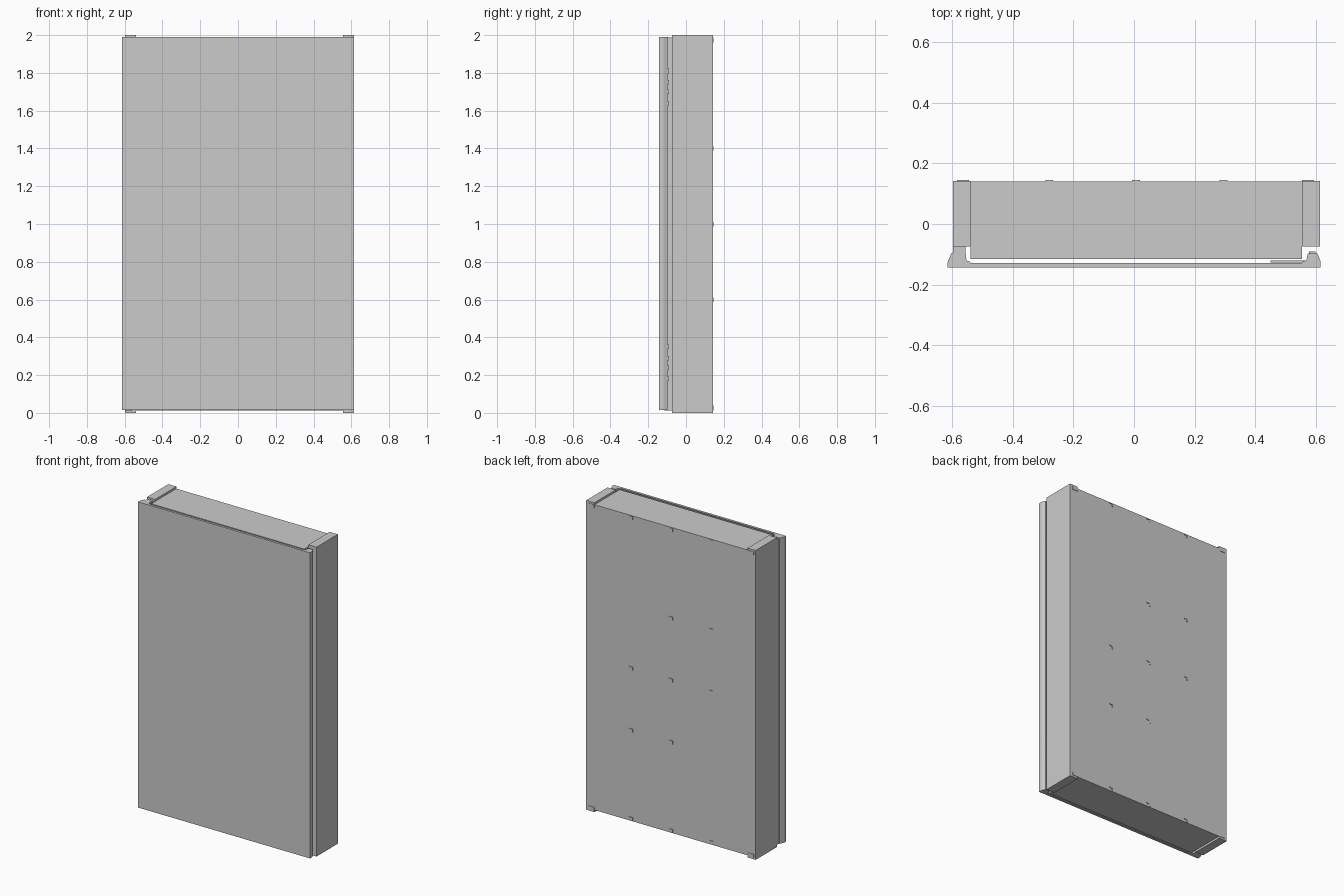
import bpy, bmesh

if "Cube" in bpy.data.objects:
    bpy.data.objects.remove(bpy.data.objects["Cube"])


def box(name, x0, x1, y0, y1, z0, z1):
    return prism(name, [(x0, y0), (x1, y0), (x1, y1), (x0, y1)], z0, z1)


def prism(name, profile, z0, z1):
    """Extrude an xy outline from z0 to z1."""
    bm = bmesh.new()
    face = bm.faces.new([bm.verts.new((x, y, z0)) for x, y in profile])
    top = bmesh.ops.extrude_face_region(bm, geom=[face])
    verts = [g for g in top["geom"] if isinstance(g, bmesh.types.BMVert)]
    bmesh.ops.translate(bm, verts=verts, vec=(0, 0, z1 - z0))
    bmesh.ops.recalc_face_normals(bm, faces=bm.faces)
    mesh = bpy.data.meshes.new(name)
    bm.to_mesh(mesh)
    bm.free()
    ob = bpy.data.objects.new(name, mesh)
    bpy.context.collection.objects.link(ob)
    return ob


L, R = -0.54, 0.555      # inner edges of the side posts
Z0, Z1 = 0.013, 1.987    # bottom and top of the cabinet shell
T = 0.006                # sheet thickness

# Side posts, full height
box("left_post", -0.598, L, -0.075, 0.142, 0, 2)
box("right_post", R, 0.614, -0.075, 0.142, 0, 2)
box("left_post_neck", -0.597, -0.556, -0.096, -0.075, Z0, Z1)

# Cabinet shell: back, top, bottom and front edge flanges
box("back_panel", L, R, 0.134, 0.141, Z0, Z1)
box("top_panel", L, R, -0.115, 0.134, Z1 - T, Z1)
box("bottom_panel", L, R, -0.115, 0.134, Z0, Z0 + T)
box("left_liner", L, L + T, -0.115, 0.134, Z0 + T, Z1 - T)
box("right_liner", R - T, R, -0.115, 0.134, Z0 + T, Z1 - T)
for name, za, zb in (("bottom", Z0 + T, 0.05), ("top", 1.95, Z1 - T)):
    box(name + "_front_flange", L + T, R - T, -0.115, -0.109, za, zb)

# Door: sheet, edge returns, top and bottom folds
D0, D1 = 0.014, 1.99
box("door_sheet", -0.615, 0.615, -0.143, -0.136, D0, D1)
prism("door_left_return",
      [(-0.615, -0.136), (-0.615, -0.125), (-0.603, -0.096), (-0.556, -0.096),
       (-0.553, -0.121), (-0.54, -0.125), (-0.54, -0.136)], D0, D1)
prism("door_right_return",
      [(0.615, -0.136), (0.615, -0.12), (0.605, -0.097), (0.574, -0.097),
       (0.569, -0.12), (0.555, -0.125), (0.555, -0.136)], D0, D1)
for name, z in (("bottom", D0), ("top", D1 - T)):
    box("door_" + name + "_fold", -0.54, 0.555, -0.136, -0.128, z, z + T)

# Hinge plates behind the right door edge
for i, z in enumerate((0.27, 1.73)):
    box(f"hinge_plate_{i}", 0.45, 0.572, -0.127, -0.121, z - 0.1, z + 0.1)
    for dz in (-0.09, -0.03, 0.02, 0.08):
        box(f"hinge_knuckle_{i}", 0.577, 0.6, -0.098, -0.09,
            z + dz - 0.012, z + dz + 0.012)


# Small bent hooks on the back
def hook(x, z):
    box("hook_plate", x - 0.013, x + 0.013, 0.14, 0.145, z + 0.004, z + 0.01)
    box("hook_leg", x - 0.013, x - 0.007, 0.14, 0.145, z - 0.012, z + 0.004)


cols = {-0.28: (1.4, 1.0), 0.007: (1.4, 1.0, 0.6), 0.295: (1.0, 0.6)}
for x, heights in cols.items():
    for z in heights + (0.028, 1.974):
        hook(x, z)

# Corner tabs over the post seams
for x in (-0.565, 0.575):
    for z in (0.022, 1.978):
        box("corner_tab", x - 0.02, x + 0.02, 0.142, 0.145, z - 0.01, z + 0.01)
